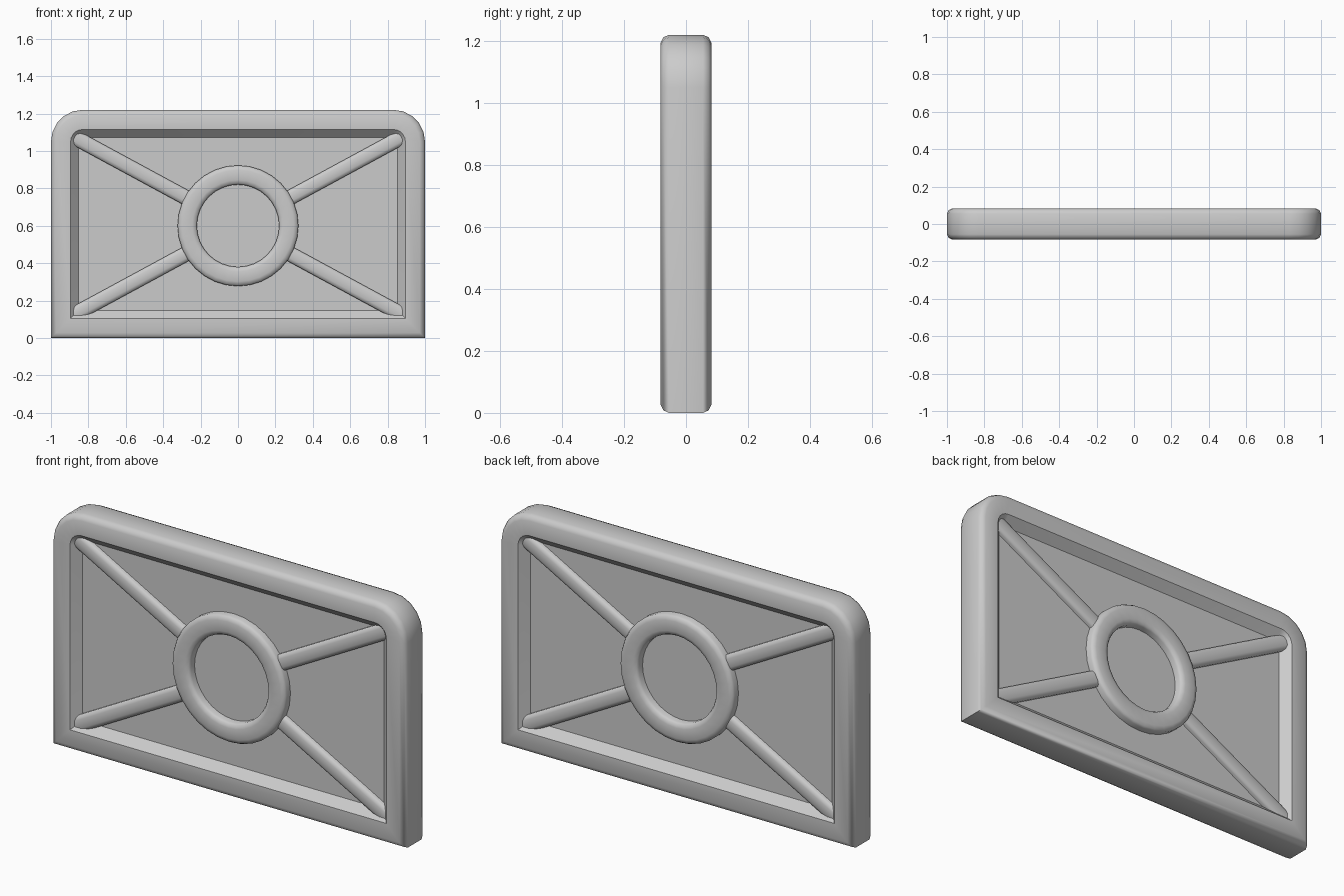
import bpy, bmesh
from math import pi, sin, cos, atan2, radians
from mathutils import Vector

cube = bpy.data.objects.get("Cube")
if cube:
    bpy.data.objects.remove(cube)

grey = bpy.data.materials.new("light_grey")
grey.use_nodes = True
grey.diffuse_color = (0.6, 0.6, 0.6, 1)
bsdf = next(n for n in grey.node_tree.nodes if n.type == 'BSDF_PRINCIPLED')
bsdf.inputs["Base Color"].default_value = (0.6, 0.6, 0.6, 1)

TOP, CORNER = 1.22, 0.17
CENTRE = Vector((0, 0, 0.6))
PANEL_Y = 0.037


def loft(name, rings, closed):
    """Skin a list of equal closed rings; join the ends or cap them."""
    bm = bmesh.new()
    rows = [[bm.verts.new(p) for p in ring] for ring in rings]
    n = len(rows[0])
    for i in range(len(rows) if closed else len(rows) - 1):
        a, b = rows[i], rows[(i + 1) % len(rows)]
        for j in range(n):
            k = (j + 1) % n
            bm.faces.new((a[j], a[k], b[k], b[j]))
    if not closed:
        bm.faces.new(rows[0])
        bm.faces.new(rows[-1])
    bmesh.ops.recalc_face_normals(bm, faces=bm.faces)
    mesh = bpy.data.meshes.new(name)
    bm.to_mesh(mesh)
    bm.free()
    mesh.materials.append(grey)
    obj = bpy.data.objects.new(name, mesh)
    bpy.context.collection.objects.link(obj)
    bpy.ops.object.select_all(action='DESELECT')
    obj.select_set(True)
    bpy.context.view_layer.objects.active = obj
    bpy.ops.object.shade_smooth_by_angle(angle=radians(42))
    return obj


def both_sides(half):
    """Mirror a front half profile (offset, depth) to the back."""
    return [(d, -y) for d, y in half] + [(d, y) for d, y in reversed(half)]


def outline(d, y):
    """Board outline moved inward by d: square feet, rounded top corners."""
    pts = [Vector((-1 + d, y, d)), Vector((1 - d, y, d))]
    r = CORNER - d
    for side, start in ((1, 0), (-1, pi / 2)):
        for i in range(6):
            a = start + i * pi / 10
            pts.append(Vector((side * (1 - CORNER) + r * cos(a), y,
                               TOP - CORNER + r * sin(a))))
    return pts


# Rounded frame with a sloped inner lip
frame_profile = both_sides([(0, 0.055), (0.008, 0.073), (0.028, 0.083),
                            (0.105, 0.08), (0.147, PANEL_Y)])
loft("frame", [outline(d, y) for d, y in frame_profile], True)

# Thin panel filling the frame
loft("panel", [outline(0.13, -PANEL_Y), outline(0.13, PANEL_Y)], False)

# Round ring standing proud of both panel faces
ring_profile = both_sides([(0.22, 0.02), (0.22, 0.066), (0.227, 0.077),
                           (0.245, 0.083), (0.298, 0.083), (0.316, 0.077),
                           (0.323, 0.066), (0.323, 0.02)])
SIDES = 32
loft("centre_ring",
     [[CENTRE + Vector((r * cos(2 * pi * i / SIDES), y, r * sin(2 * pi * i / SIDES)))
       for r, y in ring_profile] for i in range(SIDES)], True)

# Diagonal braces from the ring into the frame corners
brace_half = [(-0.04, 0.05), (-0.034, 0.059), (-0.02, 0.065),
              (0.02, 0.065), (0.034, 0.059), (0.04, 0.05)]
section = [(w, -y) for w, y in brace_half] + [(w, y) for w, y in reversed(brace_half)]
for sx, side in ((1, "left"), (-1, "right")):
    for sz, level in ((1, "upper"), (-1, "lower")):
        a = atan2(sz * 0.46, sx * 0.85)
        along = Vector((cos(a), 0, sin(a)))
        across = Vector((-sin(a), 0, cos(a)))
        loft(f"{level}_{side}_brace",
             [[CENTRE + along * t + across * w + Vector((0, y, 0))
               for w, y in section] for t in (0.27, 1.03)], False)
